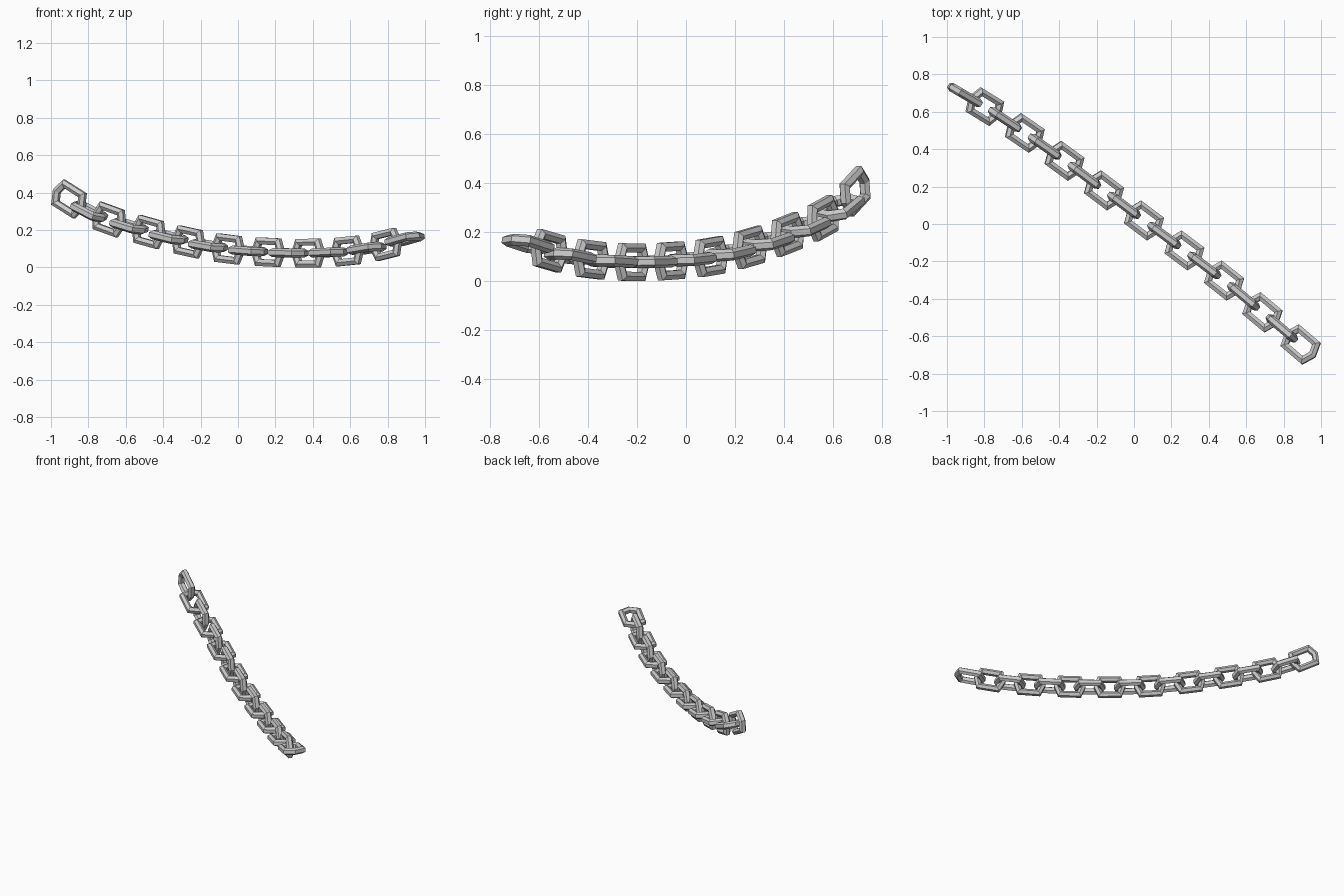
import bpy, bmesh
from mathutils import Vector, Matrix

if "Cube" in bpy.data.objects:
    bpy.data.objects.remove(bpy.data.objects["Cube"])

# Link centres along the sagging chain: x, y, z
CENTRES = [Vector(c) for c in (
    (-.906, .692, .372), (-.80, .63, .305), (-.693, .561, .262), (-.586, .489, .227),
    (-.480, .416, .196), (-.374, .34, .168), (-.268, .262, .143), (-.163, .182, .122),
    (-.056, .102, .105), (.051, .021, .095), (.159, -.059, .088), (.267, -.139, .084),
    (.373, -.219, .083), (.479, -.30, .086), (.583, -.385, .094), (.684, -.47, .107),
    (.788, -.556, .129), (.888, -.642, .157))]

# Six-sided link outline: half straight side, half width, half length
OUTER = (.0765, .0765, .106)
INNER = (.051, .0395, .066)
# Bar section: 0 = inner wall .. 1 = outer wall, and height out of plane
SECTION = [(.5, .024), (1, .012), (1, -.012), (.5, -.024), (0, -.012), (0, .012)]


def outline(s, w, p):
    return [Vector(v) for v in ((p, 0, 0), (s, w, 0), (-s, w, 0),
                                (-p, 0, 0), (-s, -w, 0), (s, -w, 0))]


def link_mesh():
    bm = bmesh.new()
    rings = [[bm.verts.new(i.lerp(o, t) + Vector((0, 0, h))) for t, h in SECTION]
             for i, o in zip(outline(*INNER), outline(*OUTER))]
    for a in range(6):
        r, q = rings[a], rings[(a + 1) % 6]
        for b in range(6):
            c = (b + 1) % 6
            bm.faces.new((r[b], q[b], q[c], r[c]))
    bmesh.ops.recalc_face_normals(bm, faces=bm.faces)
    mesh = bpy.data.meshes.new("chain_link")
    bm.to_mesh(mesh)
    bm.free()
    return mesh


# Place links along the chain, alternating upright and flat
mesh = link_mesh()
links = []
last = len(CENTRES) - 1
for i, c in enumerate(CENTRES):
    along = (CENTRES[min(i + 1, last)] - CENTRES[max(i - 1, 0)]).normalized()
    side = Vector((0, 0, 1)).cross(along).normalized()
    up = along.cross(side)
    y, z = (up, -side) if i % 2 == 0 else (side, up)
    ob = bpy.data.objects.new(f"chain_link_{i + 1}", mesh)
    bpy.context.collection.objects.link(ob)
    rot = Matrix((along, y, z)).transposed().to_4x4()
    ob.matrix_world = Matrix.Translation(c) @ rot
    links.append(ob)

# Rest the chain on the floor and centre it
pts = [Matrix(ob.matrix_basis) @ v.co for ob in links for v in mesh.vertices]
lo = Vector([min(p[k] for p in pts) for k in range(3)])
hi = Vector([max(p[k] for p in pts) for k in range(3)])
mid = (lo + hi) / 2
for ob in links:
    ob.location -= Vector((mid.x, mid.y, lo.z))
